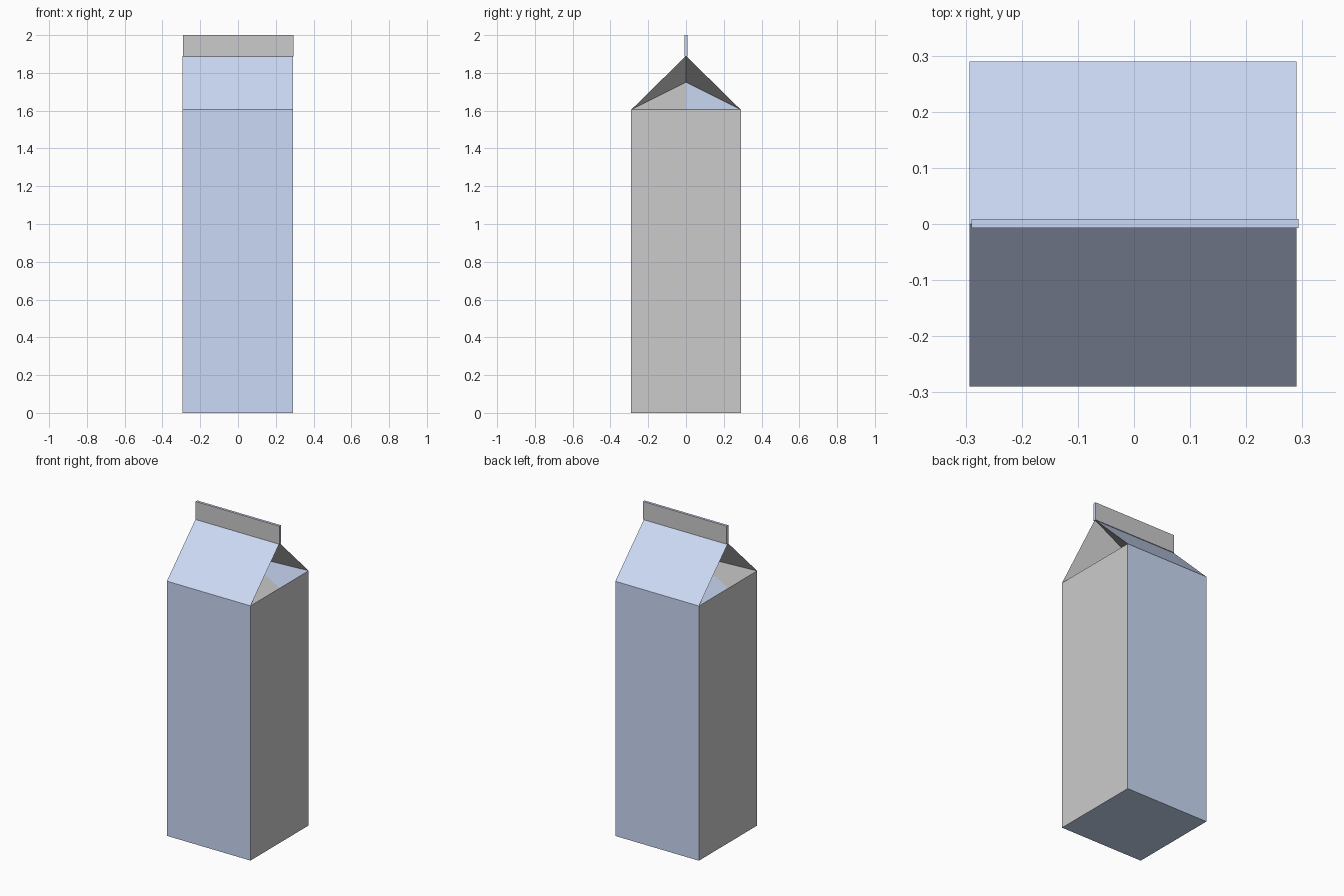
import bpy
import bmesh

if "Cube" in bpy.data.objects:
    bpy.data.objects.remove(bpy.data.objects["Cube"])

W0, W1 = -0.293, 0.29      # side walls
D = 0.29                   # half depth
Z_EAVE, Z_FOLD, Z_RIDGE, Z_TOP = 1.605, 1.75, 1.89, 2.0
TUCK = 0.25                # how far the gable ends fold inward
GREY, BLUE = 0, 1


def material(name, rgb):
    m = bpy.data.materials.new(name)
    m.diffuse_color = (*rgb, 1)
    m.use_nodes = True
    m.node_tree.nodes["Principled BSDF"].inputs["Base Color"].default_value = m.diffuse_color
    return m


MATS = [material("grey_card", (0.8, 0.8, 0.8)),
        material("blue_card", (0.6, 0.7, 0.92))]


def finish(bm, name):
    bmesh.ops.remove_doubles(bm, verts=bm.verts[:], dist=1e-5)
    bmesh.ops.recalc_face_normals(bm, faces=bm.faces[:])
    me = bpy.data.meshes.new(name)
    bm.to_mesh(me)
    bm.free()
    for m in MATS:
        me.materials.append(m)
    ob = bpy.data.objects.new(name, me)
    bpy.context.collection.objects.link(ob)
    return ob


def panel(bm, mat, *pts):
    f = bm.faces.new([bm.verts.new(p) for p in pts])
    f.material_index = mat


# Carton: walls, base, sloped roof and tucked gable ends in one shell
bm = bmesh.new()
panel(bm, BLUE, (W0, -D, 0), (W0, D, 0), (W1, D, 0), (W1, -D, 0))
for y in (-D, D):
    # front / back wall and its roof panel
    panel(bm, BLUE, (W0, y, 0), (W1, y, 0), (W1, y, Z_EAVE), (W0, y, Z_EAVE))
    panel(bm, BLUE, (W0, y, Z_EAVE), (W1, y, Z_EAVE),
          (W1, 0, Z_RIDGE), (W0, 0, Z_RIDGE))
for x, px in ((W0, W0 + TUCK), (W1, W1 - TUCK)):
    mid, fold, ridge = (x, 0, Z_EAVE), (px, 0, Z_FOLD), (x, 0, Z_RIDGE)
    # side wall
    panel(bm, GREY, (x, -D, 0), (x, D, 0), (x, D, Z_EAVE), mid, (x, -D, Z_EAVE))
    # folded-in gable: two lower halves and two flaps up to the ridge
    for y, mat in ((-D, GREY), (D, BLUE)):
        corner = (x, y, Z_EAVE)
        panel(bm, mat, corner, mid, fold)
        panel(bm, GREY, corner, fold, ridge)
finish(bm, "carton_body")

# Sealed fin along the ridge
bm = bmesh.new()
bmesh.ops.create_cube(bm, size=1)
for v in bm.verts:
    v.co.x = -0.29 if v.co.x < 0 else 0.293
    v.co.y = -0.007 if v.co.y < 0 else 0.009
    v.co.z = Z_RIDGE - 0.004 if v.co.z < 0 else Z_TOP
bm.normal_update()
for f in bm.faces:
    f.material_index = GREY if abs(f.normal.y) > 0.5 else BLUE
finish(bm, "top_seal_fin")
